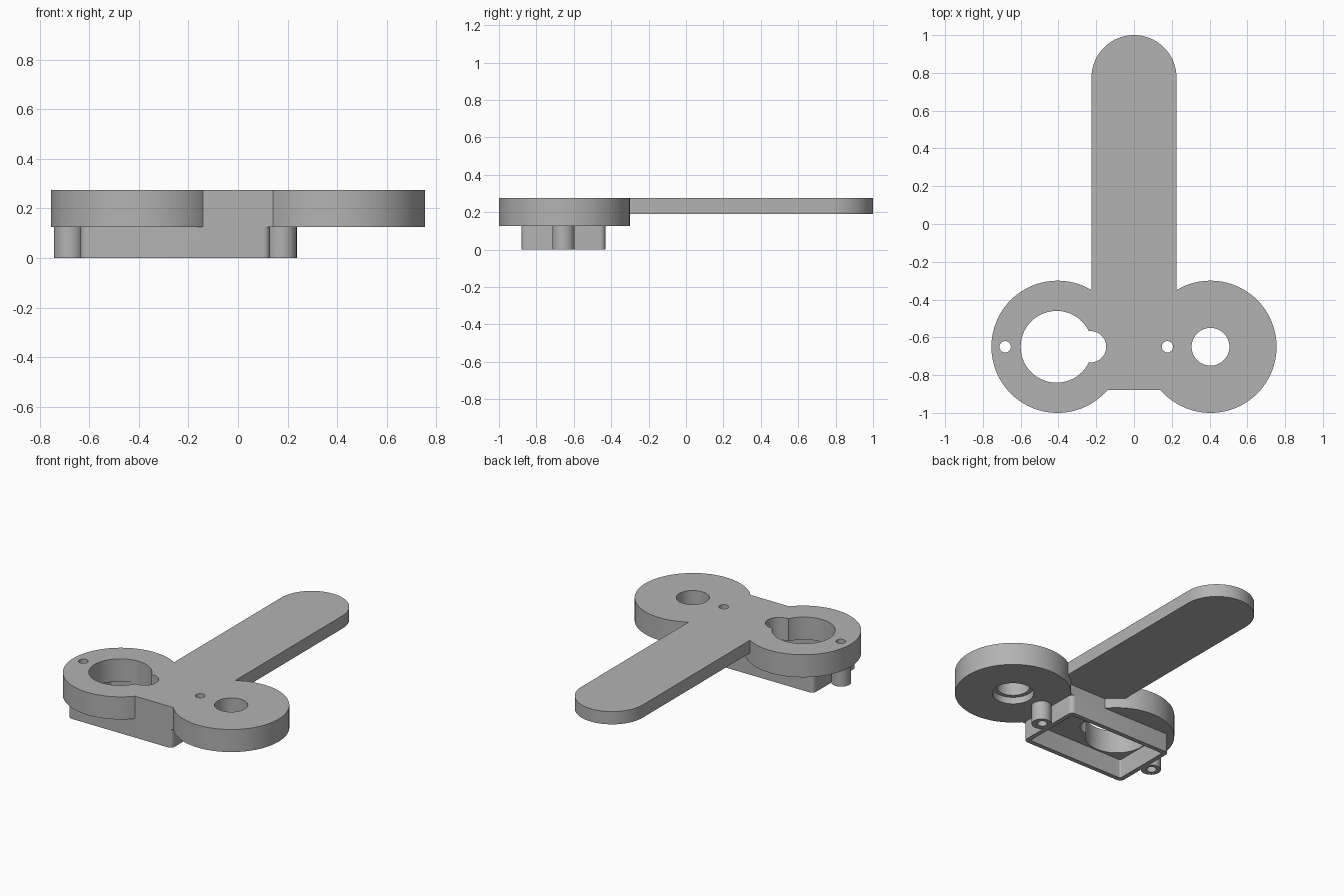
import bpy
import bmesh
from math import sin, cos, pi

cube = bpy.data.objects.get("Cube")
if cube:
    bpy.data.objects.remove(cube, do_unlink=True)

grey = bpy.data.materials.new("plain_grey")
grey.use_nodes = True
colour = (0.45, 0.45, 0.45, 1)
grey.diffuse_color = colour
grey.node_tree.nodes["Principled BSDF"].inputs["Base Color"].default_value = colour


def arc(cx, cy, r, start=0, end=2 * pi, steps=64):
    """Points on an arc, counter-clockwise."""
    return [(cx + r * cos(start + (end - start) * i / steps),
             cy + r * sin(start + (end - start) * i / steps)) for i in range(steps + 1)]


def circle(cx, cy, r, steps=64):
    return arc(cx, cy, r, steps=steps)[:-1]


def rounded_box(x0, x1, y0, y1, r):
    corners = [(x1 - r, y1 - r), (x0 + r, y1 - r), (x0 + r, y0 + r), (x1 - r, y0 + r)]
    return [p for i, (x, y) in enumerate(corners)
            for p in arc(x, y, r, i * pi / 2, (i + 1) * pi / 2, 8)]


def prism(name, outline, z0, z1):
    """Extrude a flat outline between two heights."""
    bm = bmesh.new()
    face = bm.faces.new([bm.verts.new((x, y, z0)) for x, y in outline])
    up = bmesh.ops.extrude_face_region(bm, geom=[face])["geom"]
    bmesh.ops.translate(bm, vec=(0, 0, z1 - z0),
                        verts=[v for v in up if isinstance(v, bmesh.types.BMVert)])
    bmesh.ops.recalc_face_normals(bm, faces=bm.faces)
    mesh = bpy.data.meshes.new(name)
    bm.to_mesh(mesh)
    bm.free()
    mesh.materials.append(grey)
    obj = bpy.data.objects.new(name, mesh)
    bpy.context.collection.objects.link(obj)
    return obj


def combine(target, other, operation):
    """Fuse or cut, then discard the helper."""
    other.hide_render = True
    mod = target.modifiers.new(operation, "BOOLEAN")
    mod.operation, mod.object, mod.solver = operation, other, "EXACT"
    bpy.context.view_layer.objects.active = target
    bpy.ops.object.modifier_apply(modifier=mod.name)
    bpy.data.objects.remove(other, do_unlink=True)


MID = -0.65            # shared centre line of rings, tray and screws
DISC_X = 0.405
UNDER, ARM_UNDER, TOP = 0.125, 0.19, 0.275
SCREWS = (-0.682, 0.177)

# Long flat arm with a round end
arm_outline = [(-0.225, -0.6), (0.225, -0.6)] + arc(0, 0.775, 0.225, 0, pi)
bracket = prism("bracket", arm_outline, ARM_UNDER, TOP)

# Bridge, two round pads, tray block and screw bosses
bridge = [(-0.15, -0.88), (0.15, -0.88), (0.15, -0.43), (-0.15, -0.43)]
solids = [prism("bridge", bridge, UNDER, TOP)]
solids += [prism("round_pad", circle(x, MID, 0.35, 96), UNDER, TOP)
           for x in (-DISC_X, DISC_X)]
solids.append(prism("tray", rounded_box(-0.635, 0.13, -0.88, -0.43, 0.03), 0, UNDER))
solids += [prism("screw_boss", circle(x, MID - 0.005, 0.06, 32), 0, UNDER) for x in SCREWS]
for solid in solids:
    combine(bracket, solid, "UNION")

# Open tray pocket, keyed opening, stepped hole and screw holes
cutters = [
    prism("pocket", rounded_box(-0.605, 0.10, -0.85, -0.46, 0.01), -0.1, UNDER),
    prism("large_opening", circle(-0.41, MID, 0.19), 0.1, 0.4),
    prism("key_opening", circle(-0.23, MID, 0.083, 48), 0.1, 0.4),
    prism("hub_hole", circle(DISC_X, MID, 0.1), 0, 0.4),
    prism("hub_recess", circle(DISC_X, MID, 0.125), 0, 0.17),
]
cutters += [prism("screw_hole", circle(x, MID, 0.03, 32), -0.1, 0.4) for x in SCREWS]
for cutter in cutters:
    combine(bracket, cutter, "DIFFERENCE")

bpy.ops.object.select_all(action="DESELECT")
bracket.select_set(True)
bpy.context.view_layer.objects.active = bracket
bpy.ops.object.shade_smooth_by_angle(angle=pi / 6)
